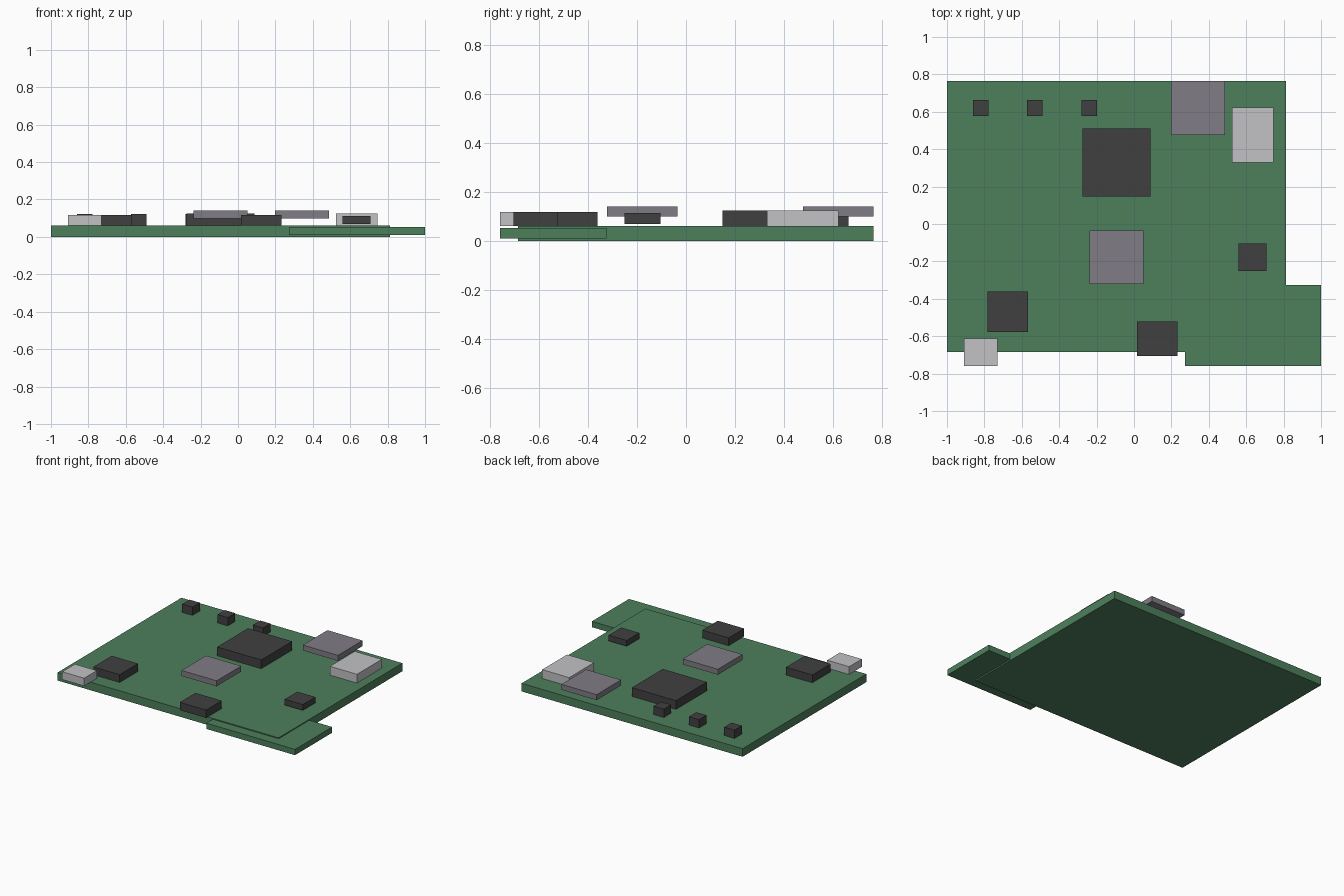
import bpy

cube = bpy.data.objects.get("Cube")
if cube:
    bpy.data.objects.remove(cube, do_unlink=True)


def material(name, rgb):
    mat = bpy.data.materials.new(name)
    mat.use_nodes = True
    mat.diffuse_color = (*rgb, 1)
    mat.node_tree.nodes["Principled BSDF"].inputs["Base Color"].default_value = (*rgb, 1)
    return mat


green = material("board green", (0.075, 0.215, 0.108))
dark = material("chip charcoal", (0.052, 0.051, 0.052))
grey = material("plate grey", (0.215, 0.205, 0.232))
silver = material("connector silver", (0.54, 0.54, 0.56))


def box(name, mat, x, y, z):
    """Box spanning the given (low, high) ranges."""
    spans = (x, y, z)
    bpy.ops.mesh.primitive_cube_add(size=1, location=[(a + b) / 2 for a, b in spans])
    obj = bpy.context.object
    obj.name = name
    obj.scale = [b - a for a, b in spans]
    bpy.ops.object.transform_apply(location=False, rotation=False, scale=True)
    obj.data.materials.append(mat)
    return obj


# Main board and the thinner board that pokes out of its corner
TOP = 0.06
box("main_board", green, (-1, 0.813), (-0.685, 0.765), (0, TOP))
box("corner_board", green, (0.272, 1), (-0.76, -0.325), (0.01, 0.053))

# Chips
box("processor_chip", dark, (-0.275, 0.087), (0.148, 0.51), (TOP, 0.125))
box("left_chip", dark, (-0.783, -0.567), (-0.577, -0.362), (TOP, 0.118))
box("front_chip", dark, (0.016, 0.232), (-0.705, -0.522), (TOP, 0.118))
box("right_chip", dark, (0.56, 0.708), (-0.252, -0.105), (0.07, 0.113))

# Row of small capacitors along the back
for i, x in enumerate((-0.82, -0.53, -0.24)):
    box(f"capacitor_{i + 1}", dark, (x - 0.042, x + 0.042), (0.577, 0.663), (TOP, 0.122))

# Raised grey plates
for name, x, y in (("centre_plate", -0.238, -0.322), ("back_plate", 0.198, 0.477)):
    box(name, grey, (x, x + 0.288), (y, y + 0.288), (0.099, 0.14))

# Silver connectors
box("back_connector", silver, (0.523, 0.745), (0.33, 0.622), (TOP, 0.125))
box("front_connector", silver, (-0.91, -0.73), (-0.76, -0.612), (TOP, 0.118))
